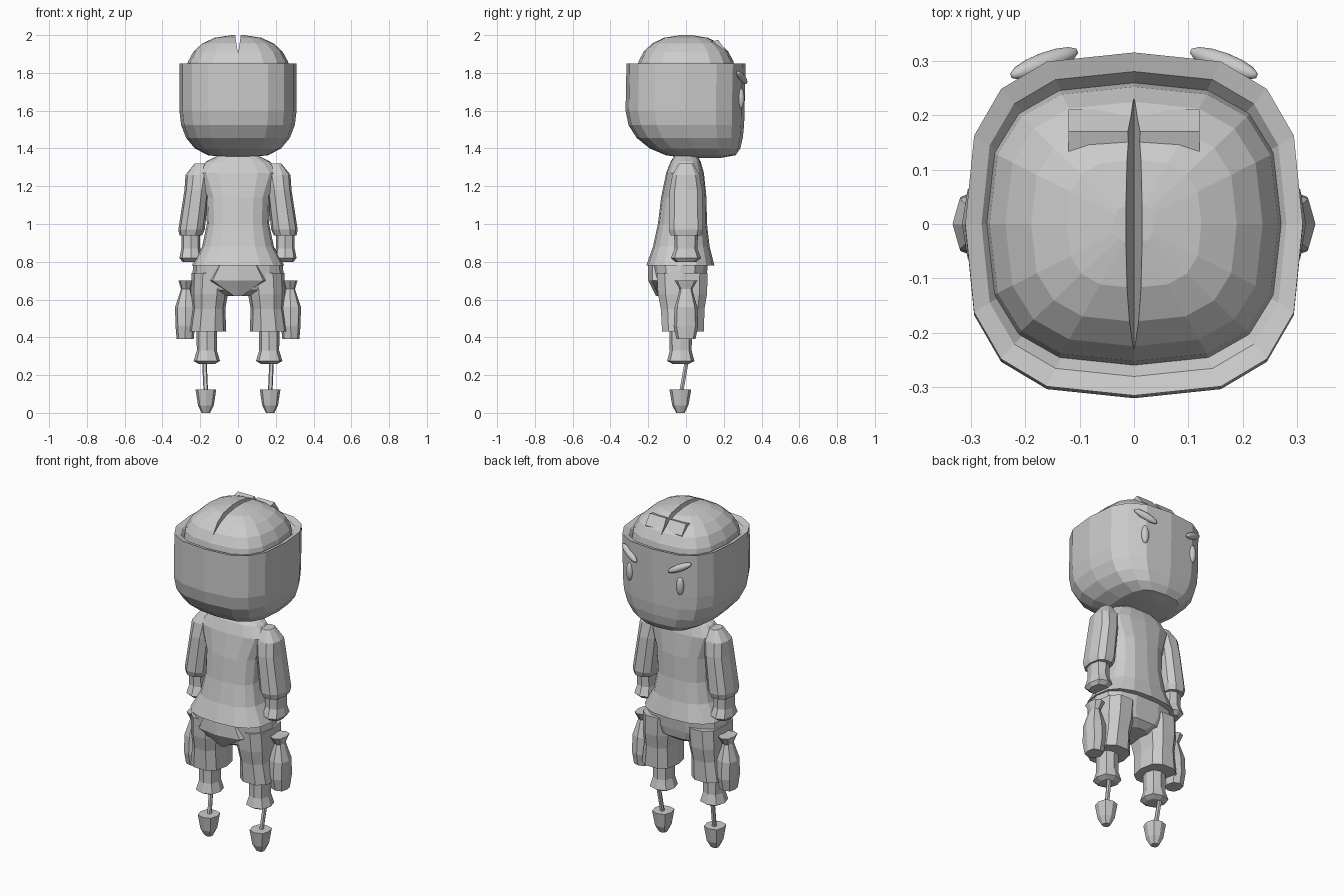
import bpy, bmesh
from math import cos, sin, pi, copysign

cube = bpy.data.objects.get("Cube")
if cube:
    bpy.data.objects.remove(cube)

color = (0.6, 0.6, 0.6, 1)
grey = bpy.data.materials.new("plain grey")
grey.use_nodes = True
grey.diffuse_color = color
grey.node_tree.nodes["Principled BSDF"].inputs["Base Color"].default_value = color


def finish(name, bm):
    bmesh.ops.recalc_face_normals(bm, faces=bm.faces)
    mesh = bpy.data.meshes.new(name)
    bm.to_mesh(mesh)
    bm.free()
    mesh.materials.append(grey)
    ob = bpy.data.objects.new(name, mesh)
    bpy.context.collection.objects.link(ob)
    return ob


def skin(name, loops):
    """Join successive closed loops of points and cap both ends."""
    bm = bmesh.new()
    loops = [[bm.verts.new(point) for point in loop] for loop in loops]
    for a, b in zip(loops, loops[1:]):
        for i in range(len(a)):
            bm.faces.new((a[i - 1], a[i], b[i], b[i - 1]))
    bm.faces.new(loops[0])
    bm.faces.new(loops[-1])
    return finish(name, bm)


def rounded(value, squareness):
    return copysign(abs(value) ** (2 / squareness), value)


def loft(name, rings, top=(0, 0), foot=None, sides=10, squareness=2.6, side=1):
    """Rings are (z, x radius, y radius, optional y shift); centres run from top to foot."""
    foot = foot or top
    high, low = rings[0][0], rings[-1][0]
    loops = []
    for z, rx, ry, *shift in rings:
        t = (high - z) / (high - low)
        cx, cy = (a + (b - a) * t for a, b in zip(top, foot))
        cy += sum(shift)
        angles = [2 * pi * i / sides for i in range(sides)]
        loops.append([(side * (cx + rx * rounded(cos(a), squareness)),
                       cy + ry * rounded(sin(a), squareness), z) for a in angles])
    return skin(name, loops)


def pebble(name, location, radii, rotation=(0, 0, 0)):
    """Smooth ellipsoid."""
    bm = bmesh.new()
    bmesh.ops.create_uvsphere(bm, u_segments=14, v_segments=9, radius=1)
    ob = finish(name, bm)
    ob.location, ob.scale, ob.rotation_euler = location, radii, rotation
    for face in ob.data.polygons:
        face.use_smooth = True


# Head bowl: thick open rim, underside curving up faster at the front
head_rings = [(1.8, 0.25, 0.25), (1.84, 0.28, 0.28), (1.85, 0.31, 0.315)]
for step in range(6):
    angle = step / 5 * pi / 2 * 0.98
    shrink = cos(angle)
    front, back = 0.32 * shrink, 0.31 * shrink ** 0.15
    head_rings.append((1.6 - 0.25 * sin(angle), 0.31 * shrink ** 0.6,
                       (front + back) / 2, (back - front) / 2))
loft("head", head_rings, sides=16, squareness=2.9)

# Domed crown with a raised back band
crown_rings = []
for step in range(6):
    angle = step / 5 * pi / 2 * 0.95
    radius = 0.275 * cos(angle) ** 0.8
    crown_rings.append((1.8 + 0.2 * sin(angle), radius, radius * 0.95))
crown = loft("crown", crown_rings, sides=16, squareness=2.8)
band_outline = [(0.08, 1.95), (0.17, 1.975), (0.21, 1.92), (0.2, 1.85)]
band = skin("crown_band", [[(x, y, z) for y, z in band_outline] for x in (-0.12, 0.12)])

# V groove along the middle of the crown
groove_outline = [(-0.018, 2.02), (0.018, 2.02), (0, 1.9)]
groove = skin("groove_cutter", [[(x, y, z) for x, z in groove_outline] for y in (-0.4, 0.4)])
groove.hide_render = True
groove.hide_viewport = True
for ob in (crown, band):
    cut = ob.modifiers.new("groove", "BOOLEAN")
    cut.operation = "DIFFERENCE"
    cut.solver = "EXACT"
    cut.object = groove

# Shirt with sloping shoulders, waist and flared hem
loft("shirt", [(1.37, 0.09, 0.055), (1.33, 0.17, 0.08), (1.27, 0.22, 0.1),
               (1.14, 0.17, 0.12), (1, 0.165, 0.13), (0.88, 0.19, 0.15), (0.78, 0.245, 0.18)],
     foot=(0, -0.03), sides=16)

# Hips and the padded front piece
loft("hips", [(0.8, 0.235, 0.15), (0.7, 0.245, 0.14), (0.65, 0.19, 0.13), (0.62, 0.08, 0.09)],
     top=(0, -0.03), sides=14)
loft("front_pad", [(0.79, 0.12, 0.1), (0.7, 0.175, 0.1), (0.62, 0.03, 0.06)],
     top=(0, -0.1), sides=8)

for side, tag in ((1, "left_"), (-1, "right_")):
    # Eye and slanted brow on the back of the head
    pebble(tag + "eye", (0.165 * side, 0.29, 1.665), (0.022, 0.02, 0.054))
    pebble(tag + "brow", (0.165 * side, 0.295, 1.775), (0.073, 0.02, 0.02),
           (0, -0.43 * side, -0.36 * side))

    # Sleeve with turned hem, forearm with flared cuff
    loft(tag + "sleeve", [(1.32, 0.03, 0.04), (1.26, 0.07, 0.075), (1.18, 0.065, 0.09),
                          (0.97, 0.07, 0.095), (0.94, 0.06, 0.085)],
         top=(0.2, 0), foot=(0.25, 0), side=side)
    loft(tag + "forearm", [(0.97, 0.05, 0.065), (0.87, 0.05, 0.06),
                           (0.82, 0.06, 0.08), (0.8, 0.045, 0.055)],
         top=(0.25, 0), sides=8, side=side)

    # Short trouser leg, shin with flared cuff
    loft(tag + "trouser_leg", [(0.74, 0.1, 0.14), (0.63, 0.098, 0.135),
                               (0.55, 0.088, 0.12), (0.43, 0.1, 0.115)],
         top=(0.145, -0.02), foot=(0.162, -0.016), side=side)
    loft(tag + "shin", [(0.46, 0.055, 0.06), (0.33, 0.053, 0.058),
                        (0.275, 0.07, 0.072), (0.26, 0.045, 0.045)],
         top=(0.165, -0.028), sides=8, side=side)

    # Thin peg and cup-shaped foot
    loft(tag + "peg", [(0.28, 0.012, 0.012), (0.1, 0.012, 0.012)],
         top=(0.178, 0.005), foot=(0.17, -0.027), sides=6, side=side)
    loft(tag + "foot", [(0.125, 0.055, 0.058), (0.04, 0.042, 0.043), (0, 0.022, 0.022)],
         top=(0.17, -0.03), sides=8, side=side)

    # Hip pouch with pinched neck
    loft(tag + "pouch", [(0.7, 0.04, 0.06), (0.655, 0.026, 0.033), (0.56, 0.056, 0.06),
                         (0.46, 0.052, 0.065), (0.39, 0.045, 0.05)],
         top=(0.275, 0), foot=(0.28, 0), sides=8, side=side)
